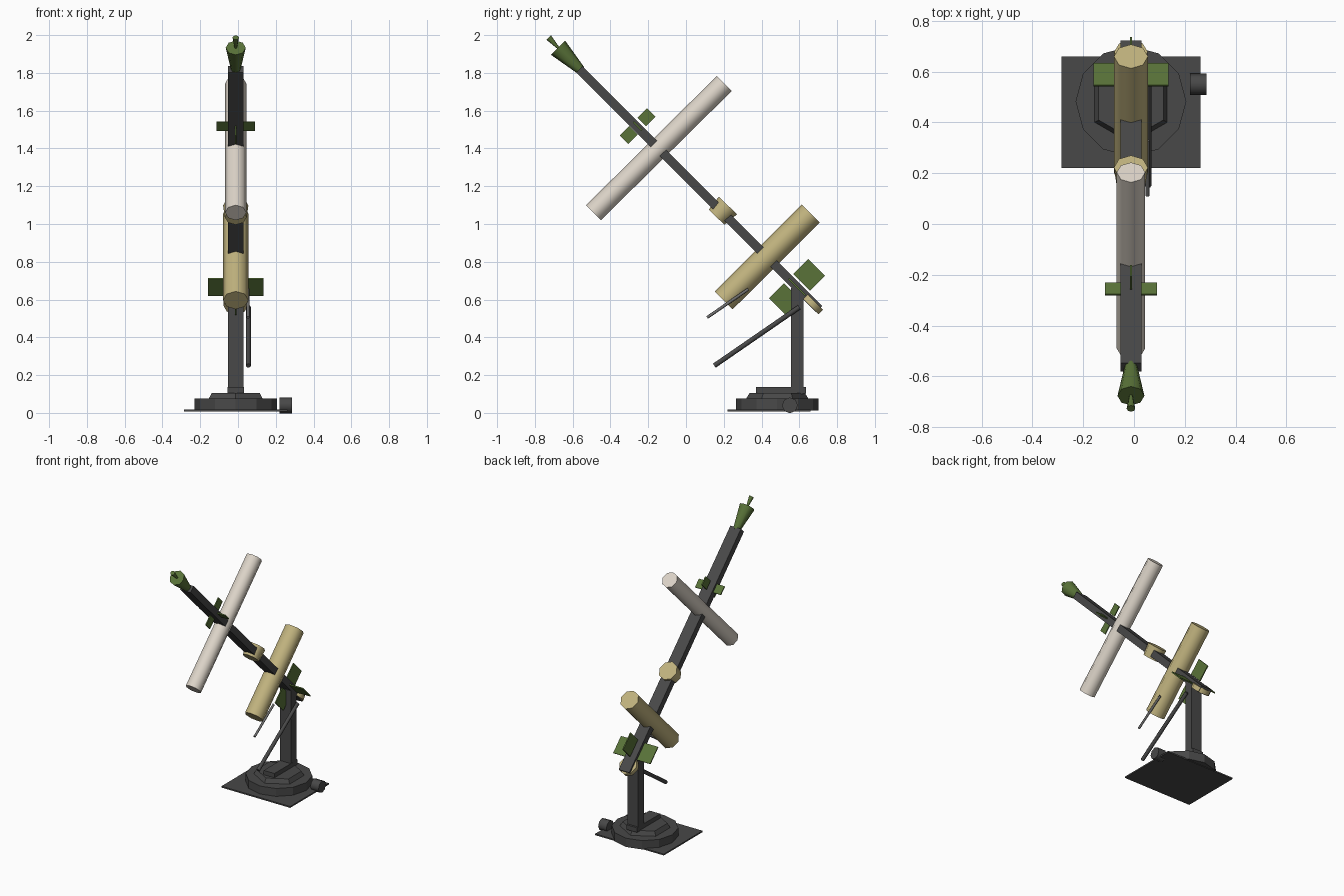
import bpy, math
from mathutils import Vector, Matrix

if "Cube" in bpy.data.objects:
    bpy.data.objects.remove(bpy.data.objects["Cube"])

CX = -0.012
U = Vector((0, -1, 1)).normalized()   # up along the boom
V = Vector((0, 1, 1)).normalized()    # across the boom
X = Vector((1, 0, 0))


def material(name, rgb):
    m = bpy.data.materials.new(name)
    m.diffuse_color = (*rgb, 1)
    m.use_nodes = True
    m.node_tree.nodes["Principled BSDF"].inputs["Base Color"].default_value = m.diffuse_color
    return m


DARK = material("dark_metal", (0.065, 0.065, 0.065))
GREY = material("grey_metal", (0.16, 0.16, 0.16))
GREEN = material("green_paint", (0.10, 0.17, 0.04))
TAN = material("tan_paint", (0.53, 0.45, 0.21))
CREAM = material("cream_paint", (0.72, 0.66, 0.58))


def pt(y, z, x=CX):
    return Vector((x, y, z))


def boom_pt(t):
    """Point on the boom axis, measured from its lower end."""
    return pt(0.705, 0.549) + U * t


def tube(name, a, b, r1, r2, sides, mat, smooth=True, turn=0):
    d = b - a
    bpy.ops.mesh.primitive_cone_add(vertices=sides, radius1=r1, radius2=r2, depth=d.length)
    o = bpy.context.object
    z = d.normalized()
    x = X if abs(z.x) < 0.9 else Vector((0, 1, 0))
    x = (x - z * x.dot(z)).normalized()
    rot = Matrix((x, z.cross(x), z)).transposed().to_4x4()
    o.matrix_world = Matrix.Translation((a + b) / 2) @ rot @ Matrix.Rotation(turn, 4, 'Z')
    o.name = name
    o.data.materials.append(mat)
    if smooth:
        bpy.ops.object.shade_smooth_by_angle(angle=math.radians(50))
    return o


def block(name, centre, size, mat, axes=(X, Vector((0, 1, 0)), Vector((0, 0, 1)))):
    bpy.ops.mesh.primitive_cube_add(size=1)
    o = bpy.context.object
    rot = Matrix(axes).transposed().to_4x4()
    o.matrix_world = Matrix.Translation(centre) @ rot @ Matrix.Diagonal((*size, 1))
    o.name = name
    o.data.materials.append(mat)
    return o


def fin_cross(name, centre, inner, outer, chord):
    """Four flat fins round the boom."""
    for i, d in enumerate((X, -X, V, -V)):
        block(f"{name}_{i + 1}", centre + d * (inner + outer) / 2,
              (outer - inner, chord, 0.008), GREEN, (d, U, d.cross(U)))


# Base: floor plate, turntable, hexagonal step, foot rail, side knob
block("floor_plate", pt(0.44, 0.013), (0.547, 0.44, 0.01), DARK)
tube("turntable", pt(0.483, 0.012), pt(0.483, 0.075), 0.218, 0.218, 12, DARK, False)
tube("hex_step", pt(0.483, 0.075), pt(0.483, 0.105), 0.165, 0.147, 6, DARK, False)
block("foot_rail", pt(0.503, 0.119), (0.085, 0.265, 0.034), DARK)
tube("side_knob", pt(0.55, 0.04, 0.22), pt(0.55, 0.04, 0.285), 0.042, 0.042, 8, DARK)

# Upright post and the two side rods
block("post", pt(0.589, 0.38), (0.084, 0.064, 0.56), DARK)
tube("long_strut", pt(0.15, 0.25, 0.055), pt(0.6, 0.56, 0.055), 0.013, 0.013, 8, DARK)
tube("short_rod", pt(0.112, 0.505, 0.053), pt(0.33, 0.655, 0.053), 0.008, 0.008, 8, GREY)

# Sloping boom
block("boom", boom_pt(0.898), (0.084, 1.796, 0.048), DARK, (X, U, X.cross(U)))

# Cross cylinders and collars
tube("tan_cylinder", pt(0.2, 0.596), pt(0.66, 1.055), 0.067, 0.067, 8, TAN)
tube("cream_cylinder", pt(-0.49, 1.06), pt(0.203, 1.744), 0.056, 0.056, 8, CREAM)
tube("middle_collar", pt(0.162, 1.036), pt(0.222, 1.098), 0.058, 0.067, 8, TAN)
tube("end_collar", pt(0.655, 0.569), pt(0.678, 0.592), 0.066, 0.066, 8, TAN)

# Fins
fin_cross("lower_fin", pt(0.588, 0.666), 0.034, 0.147, 0.125)
fin_cross("upper_fin", pt(-0.256, 1.518), 0.03, 0.102, 0.063)

# Flared nozzle with spike at the top
tube("nozzle", pt(-0.555, 1.812), pt(-0.677, 1.933), 0.024, 0.053, 8, GREEN)
tube("nozzle_spike", pt(-0.674, 1.93), pt(-0.727, 1.987), 0.006, 0.017, 8, GREEN)
